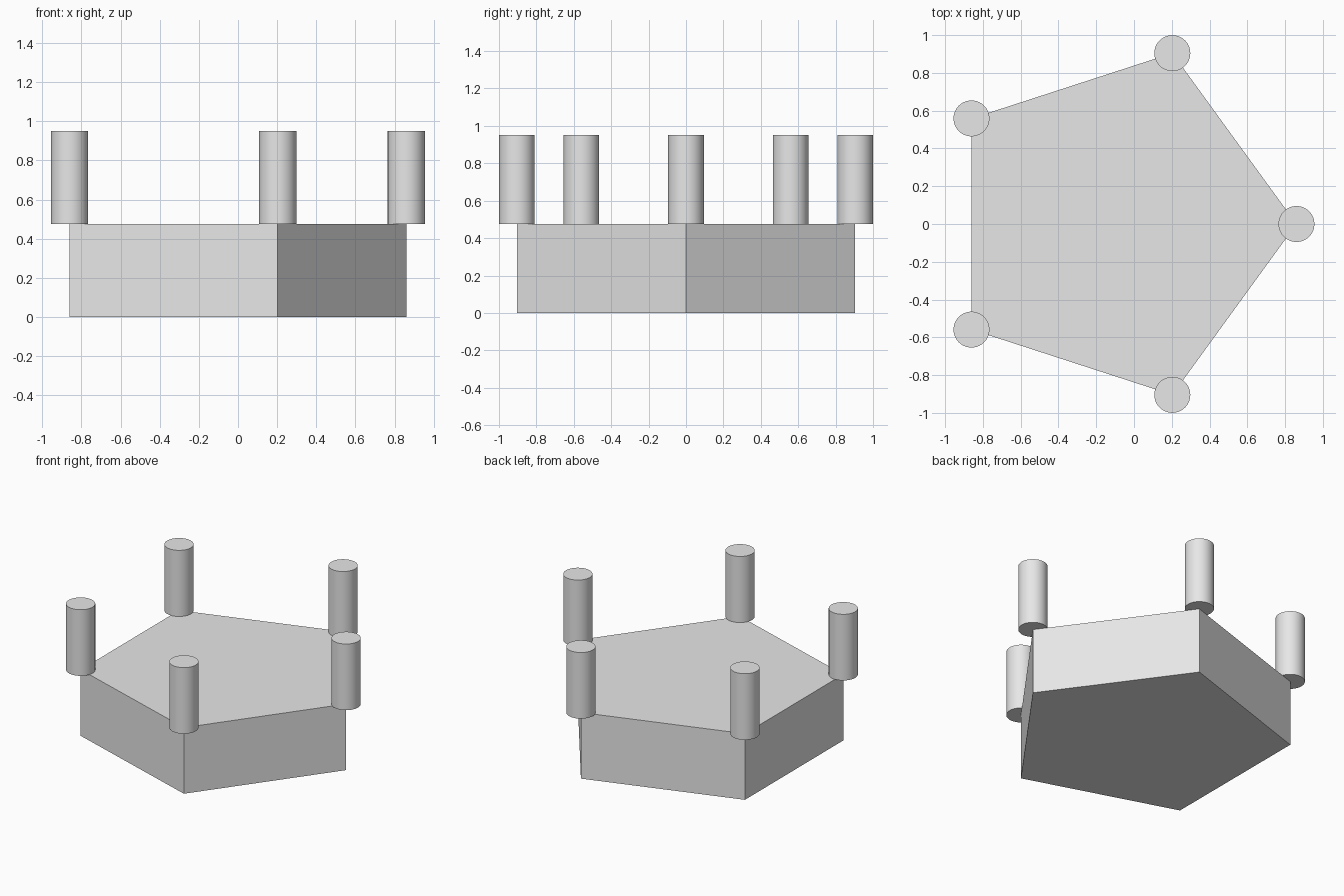
import bpy
from math import cos, sin, tau

cube = bpy.data.objects.get("Cube")
if cube:
    bpy.data.objects.remove(cube, do_unlink=True)

SIDES = 5
RADIUS = 0.951          # pentagon corner radius
HEIGHT = RADIUS / 2     # same for the base and the posts
POST_RADIUS = RADIUS / 10
CENTRE_X = -0.091       # centres the bounds of the pentagon

grey = bpy.data.materials.new("light grey")
grey.use_nodes = True
colour = (0.8, 0.8, 0.8, 1)
grey.diffuse_color = colour
grey.node_tree.nodes["Principled BSDF"].inputs["Base Color"].default_value = colour

corners = [(CENTRE_X + RADIUS * cos(tau * i / SIDES), RADIUS * sin(tau * i / SIDES))
           for i in range(SIDES)]


def finish(obj, name):
    obj.name = obj.data.name = name
    obj.data.materials.append(grey)


# Pentagonal base, one corner towards +x
count = len(corners)
verts = [(x, y, z) for z in (0, HEIGHT) for x, y in corners]
faces = [list(reversed(range(count))), list(range(count, 2 * count))]
for i in range(count):
    j = (i + 1) % count
    faces.append([i, j, j + count, i + count])
mesh = bpy.data.meshes.new("base")
mesh.from_pydata(verts, [], faces)
base = bpy.data.objects.new("base", mesh)
bpy.context.collection.objects.link(base)
finish(base, "pentagon_base")

# Round post standing on each corner
for i, (x, y) in enumerate(corners):
    bpy.ops.mesh.primitive_cylinder_add(vertices=64, radius=POST_RADIUS, depth=HEIGHT,
                                        location=(x, y, HEIGHT * 1.5))
    bpy.ops.object.shade_smooth_by_angle()
    finish(bpy.context.object, f"corner_post_{i + 1}")
